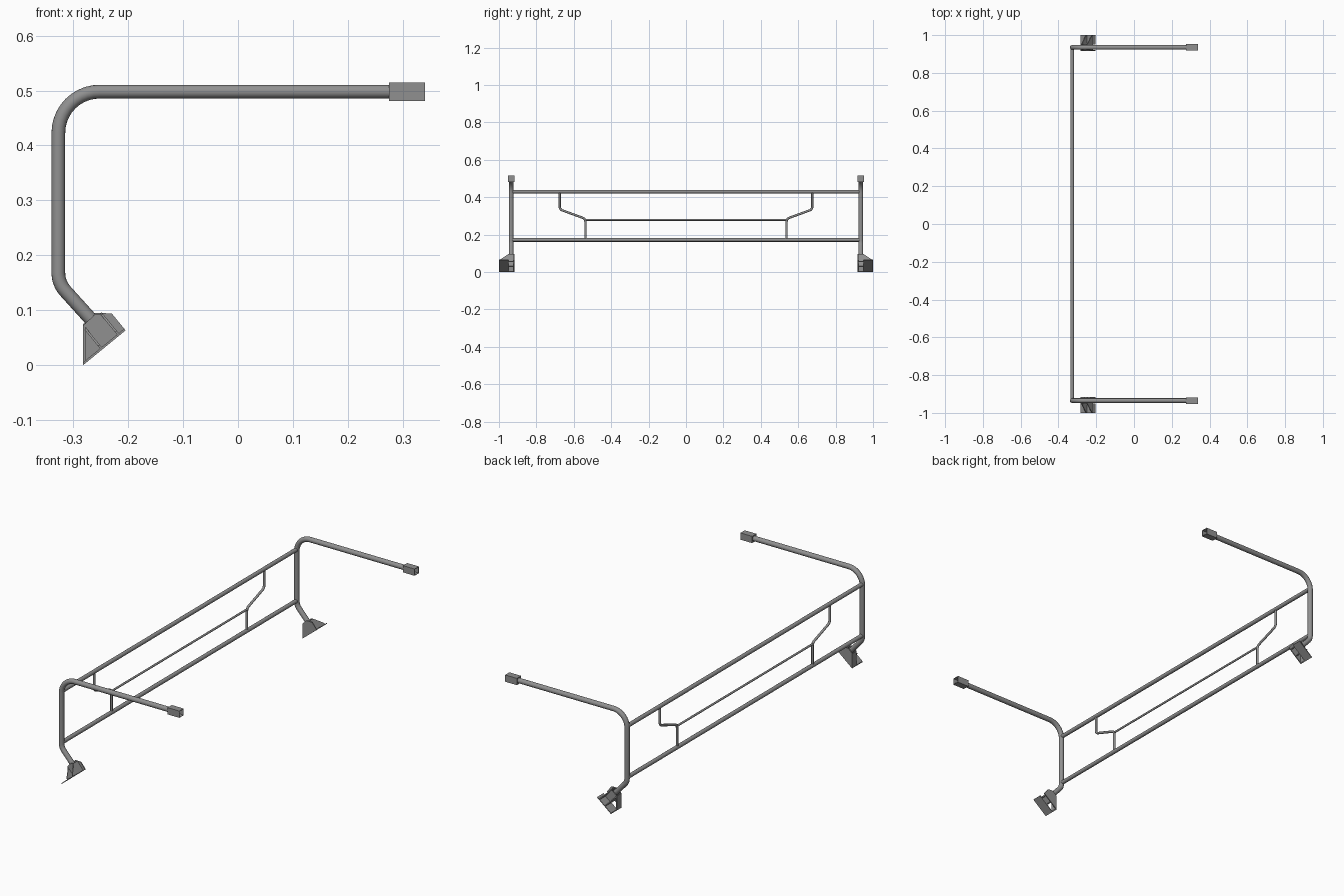
import bpy, bmesh, math
from mathutils import Vector

if "Cube" in bpy.data.objects:
    bpy.data.objects.remove(bpy.data.objects["Cube"])

STEEL = bpy.data.materials.new("dark_grey")
STEEL.diffuse_color = (0.28, 0.28, 0.28, 1)
STEEL.use_nodes = True
STEEL.node_tree.nodes["Principled BSDF"].inputs["Base Color"].default_value = STEEL.diffuse_color


def fillet(points, radii, steps=10):
    """Round the inner corners of a polyline with circular arcs."""
    pts = [Vector(p) for p in points]
    out = [pts[0]]
    for i in range(1, len(pts) - 1):
        p, r = pts[i], radii[i - 1]
        a, b = (pts[i - 1] - p).normalized(), (pts[i + 1] - p).normalized()
        half = a.angle(b) / 2
        start = p + a * (r / math.tan(half))
        centre = p + (a + b).normalized() * (r / math.sin(half))
        end = p + b * (r / math.tan(half))
        v0, v1 = start - centre, end - centre
        sweep = v0.angle(v1)
        for k in range(steps + 1):
            t = k / steps
            out.append(centre + (v0 * math.sin((1 - t) * sweep)
                                 + v1 * math.sin(t * sweep)) / math.sin(sweep))
    return out + [pts[-1]]


def add(name, data):
    data.materials.append(STEEL)
    ob = bpy.data.objects.new(name, data)
    bpy.context.collection.objects.link(ob)
    return ob


def tube(name, points, radius):
    cu = bpy.data.curves.new(name, 'CURVE')
    cu.dimensions = '3D'
    cu.bevel_depth = radius
    cu.bevel_resolution = 6
    cu.use_fill_caps = True
    sp = cu.splines.new('POLY')
    sp.points.add(len(points) - 1)
    for q, p in zip(sp.points, points):
        q.co = (*p, 1)
        q.radius = 1
    sp.use_smooth = True
    return add(name, cu)


def prism(name, outline, offset, inset=None):
    """Extrude a flat outline; optionally hollow out the far end."""
    bm = bmesh.new()
    f = bm.faces.new([bm.verts.new(p) for p in outline])
    ext = bmesh.ops.extrude_face_region(bm, geom=[f], use_keep_orig=True)
    bmesh.ops.translate(bm, vec=offset,
                        verts=[v for v in ext['geom'] if isinstance(v, bmesh.types.BMVert)])
    bmesh.ops.recalc_face_normals(bm, faces=bm.faces[:])
    if inset:
        wall, depth = inset
        d = Vector(offset).normalized()
        far = max(bm.faces, key=lambda g: g.normal.dot(d))
        bmesh.ops.inset_region(bm, faces=[far], thickness=wall)
        bmesh.ops.translate(bm, vec=-d * depth,
                            verts=bmesh.ops.extrude_discrete_faces(bm, faces=[far])['faces'][0].verts[:])
    me = bpy.data.meshes.new(name)
    bm.to_mesh(me)
    bm.free()
    return add(name, me)


X = -0.327      # plane of the upright frame
U = Vector((0.774, 0, 0.633))     # along the tilted foot plate
N = Vector((-0.633, 0, 0.774))    # away from the foot plate
CORNER = Vector((-0.282, 0, 0))


def foot_point(u, y, n):
    return CORNER + U * u + N * n + Vector((0, y, 0))


for s, side in ((-1, "front"), (1, "back")):
    y = 0.935 * s
    # bent side tube
    tube(side + "_side_tube",
         fillet([(-0.262, y, 0.077), (X, y, 0.149), (X, y, 0.498), (0.29, y, 0.498)],
                [0.05, 0.075]), 0.0125)
    # square end sleeve, open at the tip
    h = 0.017
    prism(side + "_end_sleeve",
          [(0.275, y + a * h, 0.498 + b * h) for a, b in ((-1, -1), (1, -1), (1, 1), (-1, 1))],
          (0.065, 0, 0), inset=(0.003, 0.045))
    # foot: tilted base plate, walls either side of the tube, flange and gussets
    prism(side + "_foot_plate",
          [foot_point(u, 0.95 * s, n) for u, n in ((0, 0), (0.1, 0), (0.1, 0.004), (0.003, 0.004))],
          (0, 0.05 * s, 0))
    prism(side + "_foot_inner_wall",
          [foot_point(u, 0.917 * s, n) for u, n in
           ((0, 0), (0.1, 0), (0.1, 0.04), (0.0756, 0.061), (0.0475, 0.058))],
          (0, 0.005 * s, 0))
    prism(side + "_foot_outer_wall",
          [foot_point(u, 0.95 * s, n) for u, n in
           ((0.043, 0.002), (0.087, 0.002), (0.087, 0.05), (0.0756, 0.058), (0.0475, 0.056))],
          (0, 0.004 * s, 0))
    prism(side + "_foot_flange",
          [(x, 0.918 * s, z) for x, z in
           ((-0.282, 0), (-0.278, 0.004), (-0.278, 0.073), (-0.282, 0.073))],
          (0, 0.035 * s, 0))
    for i, (u, top) in enumerate(((0.043, 0.05), (0.083, 0.053))):
        prism(f"{side}_foot_gusset_{i + 1}",
              [foot_point(u, q * s, n) for q, n in
               ((0.918, 0.002), (1.0, 0.002), (1.0, 0.01), (0.95, top), (0.918, top))],
              U * 0.004)
    # stepped decorative rod
    tube(side + "_stepped_rod",
         fillet([(X, 0.675 * s, 0.43), (X, 0.675 * s, 0.335),
                 (X, 0.538 * s, 0.285), (X, 0.538 * s, 0.17)], [0.02, 0.02], 6), 0.006)

# long rails
for name, z in (("upper_rail", 0.43), ("lower_rail", 0.172)):
    tube(name, [(X, -0.93, z), (X, 0.93, z)], 0.01)
# thin middle rod
tube("middle_rod", [(X, -0.538, 0.279), (X, 0.538, 0.279)], 0.005)
